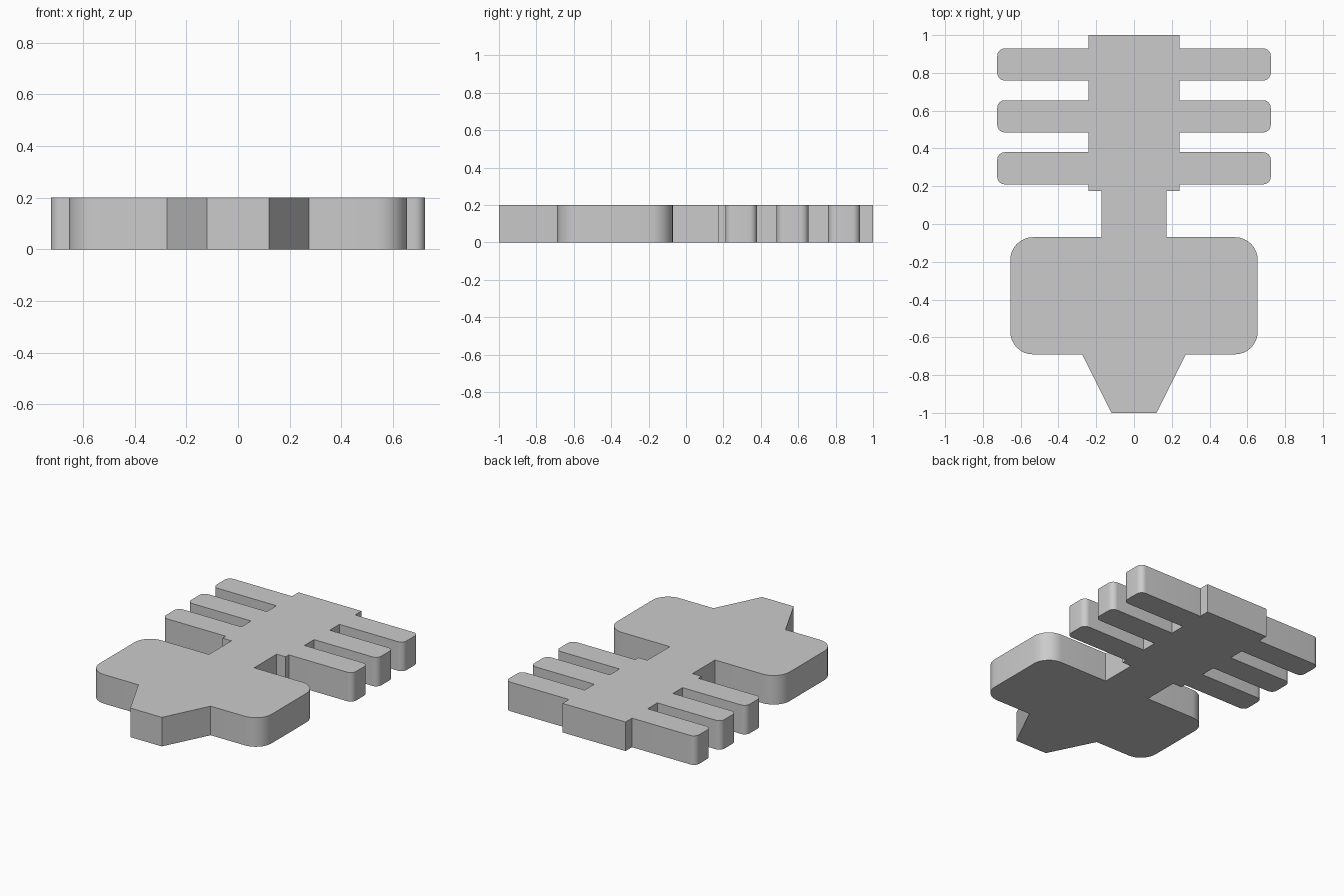
import bpy
import bmesh
import math
from mathutils import Vector

if "Cube" in bpy.data.objects:
    bpy.data.objects.remove(bpy.data.objects["Cube"], do_unlink=True)

THICKNESS = 0.2
STEM_X = 0.24
FINGER_X = 0.724
FINGER_WIDTH = 0.17


def make_material(name, colour):
    mat = bpy.data.materials.new(name)
    mat.use_nodes = True
    mat.diffuse_color = colour
    mat.node_tree.nodes["Principled BSDF"].inputs["Base Color"].default_value = colour
    return mat


def round_corners(corners, steps=8):
    """Turn (x, y, radius) corners into points, with arcs at right-angled corners."""
    points = []
    for i, (x, y, r) in enumerate(corners):
        here = Vector((x, y))
        if r == 0:
            points.append(here)
            continue
        to_prev = (Vector(corners[i - 1][:2]) - here).normalized()
        to_next = (Vector(corners[i + 1][:2]) - here).normalized()
        centre = here + (to_prev + to_next) * r
        for s in range(steps + 1):
            a = math.pi / 2 * s / steps
            points.append(centre - to_next * r * math.cos(a) - to_prev * r * math.sin(a))
    return points


# Left half of the outline, front to back: tapered nose, wide body, neck
half = [(0.12, -1, 0), (0.275, -0.69, 0),
        (0.655, -0.69, 0.12), (0.655, -0.07, 0.12),
        (0.172, -0.07, 0), (0.172, 0.175, 0), (STEM_X, 0.175, 0)]

# Three rounded fingers along the stem
for i in range(3):
    y0 = 0.21 + i * 0.275
    y1 = y0 + FINGER_WIDTH
    half += [(STEM_X, y0, 0), (FINGER_X, y0, 0.04), (FINGER_X, y1, 0.04), (STEM_X, y1, 0)]
half.append((STEM_X, 1, 0))

# Mirror the half and extrude the closed outline
left = round_corners(half)
outline = left + [Vector((-p.x, p.y)) for p in reversed(left)]
bm = bmesh.new()
base = bm.faces.new([bm.verts.new((p.x, p.y, 0)) for p in outline])
extruded = bmesh.ops.extrude_face_region(bm, geom=[base], use_keep_orig=True)
top = [v for v in extruded["geom"] if isinstance(v, bmesh.types.BMVert)]
bmesh.ops.translate(bm, verts=top, vec=(0, 0, THICKNESS))
bmesh.ops.recalc_face_normals(bm, faces=bm.faces)

mesh = bpy.data.meshes.new("finger_plate")
bm.to_mesh(mesh)
bm.free()
mesh.materials.append(make_material("light_grey", (0.6, 0.6, 0.6, 1)))
plate = bpy.data.objects.new("finger_plate", mesh)
bpy.context.collection.objects.link(plate)

# Smooth the rounded corners, keep the other edges crisp
bpy.ops.object.select_all(action="DESELECT")
plate.select_set(True)
bpy.context.view_layer.objects.active = plate
bpy.ops.object.shade_smooth_by_angle(angle=math.radians(25))
